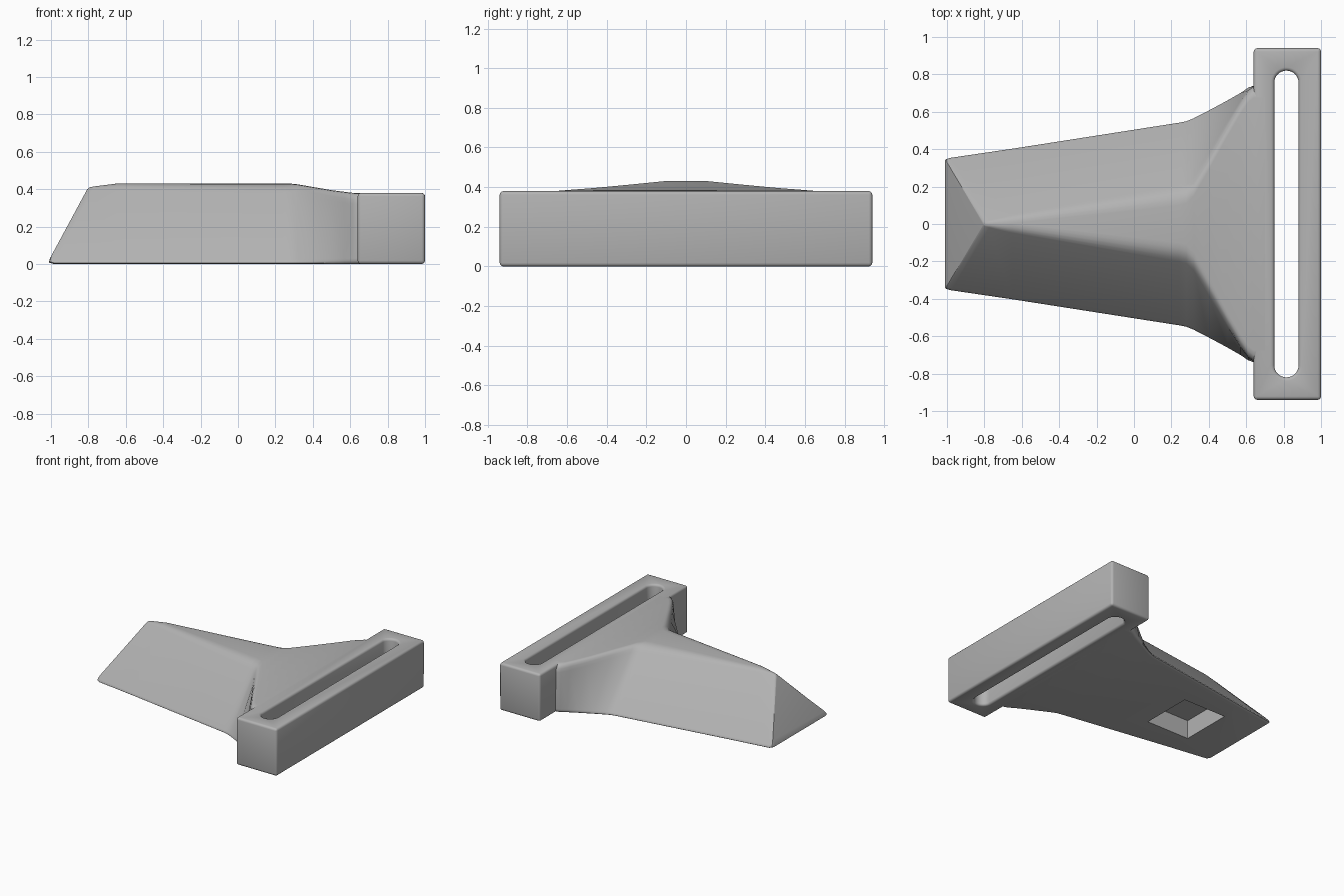
import bpy, bmesh
from mathutils import Vector

default = bpy.data.objects.get("Cube")
if default:
    bpy.data.objects.remove(default, do_unlink=True)

GREY = (0.45, 0.45, 0.45, 1)
grey = bpy.data.materials.new("light_grey")
grey.use_nodes = True
grey.diffuse_color = GREY
grey.node_tree.nodes["Principled BSDF"].inputs["Base Color"].default_value = GREY


def add_object(name, bm):
    bmesh.ops.recalc_face_normals(bm, faces=bm.faces)
    mesh = bpy.data.meshes.new(name)
    bm.to_mesh(mesh)
    bm.free()
    obj = bpy.data.objects.new(name, mesh)
    bpy.context.collection.objects.link(obj)
    mesh.materials.append(grey)
    return obj


def box(name, low, high):
    bm = bmesh.new()
    bmesh.ops.create_cube(bm, size=1)
    for v in bm.verts:
        v.co = [(a + b) / 2 + c * (b - a) for a, b, c in zip(low, high, v.co)]
    return add_object(name, bm)


def activate(obj):
    bpy.ops.object.select_all(action='DESELECT')
    obj.select_set(True)
    bpy.context.view_layer.objects.active = obj


def cut(obj, cutter):
    activate(obj)
    mod = obj.modifiers.new("cut", 'BOOLEAN')
    mod.operation = 'DIFFERENCE'
    mod.solver = 'EXACT'
    mod.object = cutter
    bpy.ops.object.modifier_apply(modifier=mod.name)
    bpy.data.objects.remove(cutter, do_unlink=True)


def round_edges(obj, width):
    activate(obj)
    mod = obj.modifiers.new("round", 'BEVEL')
    mod.width = width
    mod.segments = 3
    mod.limit_method = 'ANGLE'
    mod.angle_limit = 0.7
    bpy.ops.object.modifier_apply(modifier=mod.name)


def section(x, lean, base, top, z0, z1, steps=5):
    """Trapezoid ring with rounded corners, leaning along x with height."""
    corners = [Vector(c) for c in ((base, z0), (top, z1), (-top, z1), (-base, z0))]
    ring = []
    for i, p in enumerate(corners):
        size = 0.03 if i in (0, 3) else min(0.06, top * 0.9)
        a = p + (corners[i - 1] - p).normalized() * size
        b = p + (corners[(i + 1) % 4] - p).normalized() * size
        for s in range(steps):
            t = s / (steps - 1)
            q = a * (1 - t) ** 2 + p * 2 * t * (1 - t) + b * t * t
            ring.append((x + lean * q.y, q.x, q.y))
    return ring


# Tapered body: sloped nose, straight wedge, then a flare into the bar
stations = [
    (-1.022, .54, .34, .005, .03, .40),
    (-1.015, .54, .358, .008, .008, .41),
    (-.985, .52, .366, .012, 0, .415),
    (-.65, 0, .415, .03, 0, .43),
    (.24, 0, .554, .16, 0, .43),
    (.28, 0, .562, .17, 0, .43),
    (.32, 0, .578, .21, 0, .426),
    (.40, 0, .618, .35, 0, .412),
    (.50, 0, .668, .53, 0, .395),
    (.57, 0, .705, .65, 0, .386),
    (.61, 0, .73, .71, 0, .381),
    (.64, 0, .74, .735, 0, .38),
    (.70, 0, .74, .735, 0, .38),
]
bm = bmesh.new()
rings = [[bm.verts.new(p) for p in section(*s)] for s in stations]
for r1, r2 in zip(rings, rings[1:]):
    for i in range(len(r1)):
        j = (i + 1) % len(r1)
        bm.faces.new((r1[i], r1[j], r2[j], r2[i]))
bm.faces.new(rings[0])
bm.faces.new(rings[-1])
body = add_object("tapered_body", bm)

# Rectangular pocket under the nose
cut(body, box("pocket_cutter", (-.69, -.21, -.1), (-.31, .21, .15)))

# Crossbar with a long round-ended slot
bar = box("slotted_bar", (.64, -.94, 0), (1, .94, .38))
bm = bmesh.new()
bmesh.ops.create_cone(bm, cap_ends=True, segments=32, radius1=.065, radius2=.065, depth=1)
for v in bm.verts:
    v.co.x += .815
    v.co.y += .755 if v.co.y > 0.0001 else -.755
cut(bar, add_object("slot_cutter", bm))
round_edges(bar, .018)

for obj in (body, bar):
    activate(obj)
    bpy.ops.object.shade_smooth_by_angle(angle=0.6)
